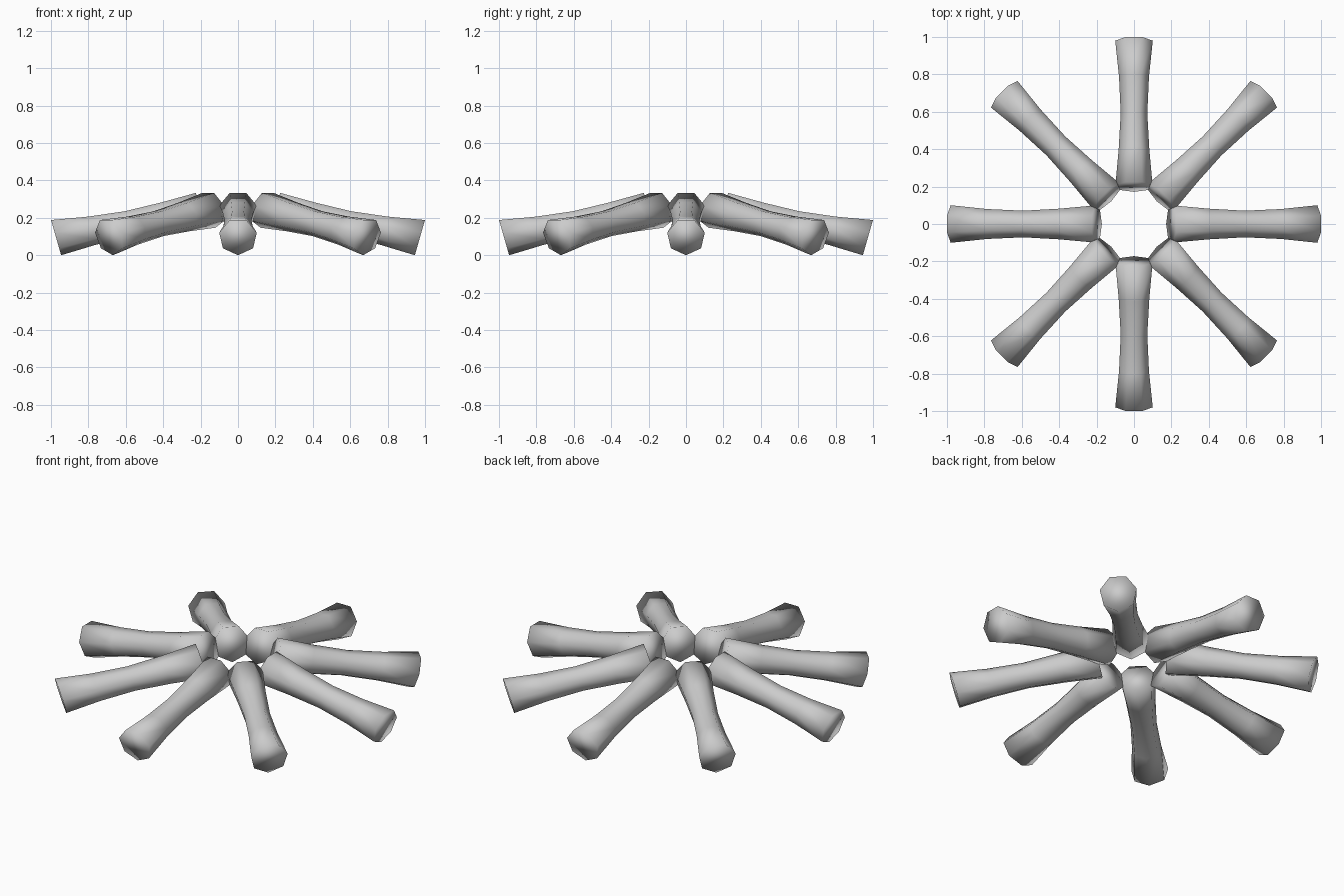
import bpy, bmesh
from math import sin, cos, pi, radians

cube = bpy.data.objects.get("Cube")
if cube:
    bpy.data.objects.remove(cube, do_unlink=True)

GREY = (0.6, 0.6, 0.6, 1)
mat = bpy.data.materials.new("plain grey")
mat.use_nodes = True
mat.diffuse_color = GREY
mat.node_tree.nodes["Principled BSDF"].inputs["Base Color"].default_value = GREY

SIDES = 7
TILT = radians(16)          # lean of the cut ends
INNER, OUTER = (0.20, 0.245), (0.974, 0.099)   # axis ends: radius, height
GIRTH = [0.102, 0.084, 0.073, 0.082, 0.103]    # waisted log, inner to outer


def log_mesh():
    """One waisted log along +x, sloping up towards the centre."""
    bm = bmesh.new()
    rings = []
    for i, g in enumerate(GIRTH):
        t = i / (len(GIRTH) - 1)
        r = INNER[0] + t * (OUTER[0] - INNER[0])
        z = INNER[1] + t * (OUTER[1] - INNER[1])
        ring = []
        for k in range(SIDES):
            a = 2 * pi * k / SIDES          # first corner points down
            up = -g * cos(a)
            ring.append(bm.verts.new((r + up * sin(TILT), g * sin(a), z + up * cos(TILT))))
        rings.append(ring)
    for a, b in zip(rings, rings[1:]):
        for k in range(SIDES):
            n = (k + 1) % SIDES
            bm.faces.new((a[k], a[n], b[n], b[k]))
    bm.faces.new(rings[0])
    bm.faces.new(rings[-1])
    bmesh.ops.recalc_face_normals(bm, faces=bm.faces)
    for f in bm.faces:
        f.smooth = True
    mesh = bpy.data.meshes.new("log")
    bm.to_mesh(mesh)
    bm.free()
    mesh.materials.append(mat)
    return mesh


# Ring of eight logs
mesh = log_mesh()
for i in range(8):
    log = bpy.data.objects.new(f"log_{i + 1}", mesh)
    log.rotation_euler.z = i * pi / 4
    bpy.context.collection.objects.link(log)
